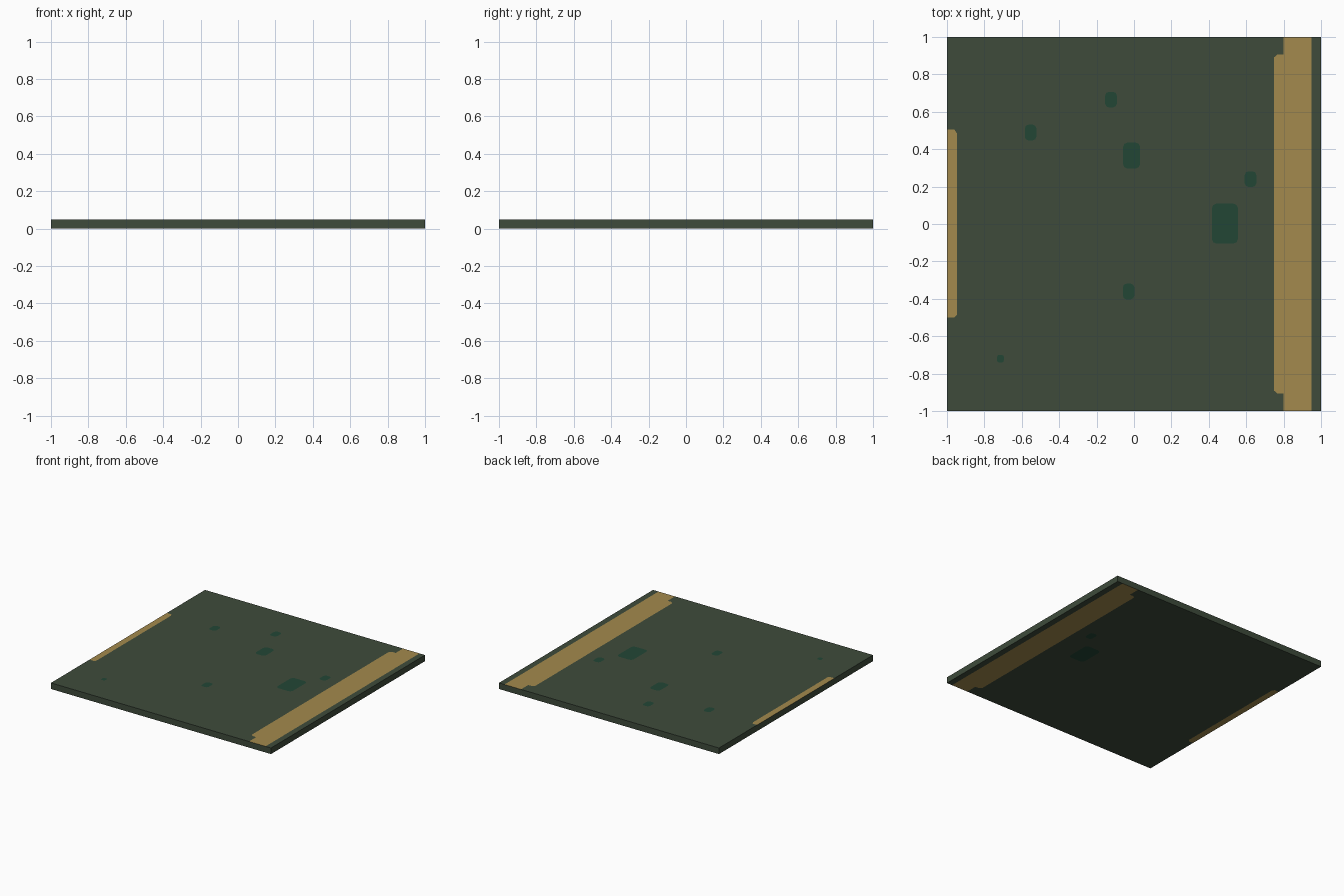
import bpy, bmesh
from mathutils import Vector
from mathutils.geometry import delaunay_2d_cdt

if "Cube" in bpy.data.objects:
    bpy.data.objects.remove(bpy.data.objects["Cube"])

THICK = 0.05


def srgb(r, g, b):
    lin = [((c / 255 + 0.055) / 1.055) ** 2.4 for c in (r, g, b)]
    return (*lin, 1)


mats = []
for name, col in (("dark green", (62, 75, 59)), ("gold", (163, 138, 77)), ("deep teal", (34, 70, 53))):
    m = bpy.data.materials.new(name)
    m.diffuse_color = srgb(*col)
    m.use_nodes = True
    m.node_tree.nodes["Principled BSDF"].inputs["Base Color"].default_value = m.diffuse_color
    mats.append(m)


def rounded(cx, cy, hx, hy, r):
    """Rectangle outline with softened corners."""
    k = r * 0.3
    pts = []
    for sx, sy in ((1, 1), (-1, 1), (-1, -1), (1, -1)):
        corner = [(hx, hy - r), (hx - k, hy - k), (hx - r, hy)]
        if sx * sy < 0:
            corner.reverse()
        pts += [(cx + sx * x, cy + sy * y) for x, y in corner]
    return pts


# Outlines painted in order: slab, wide gold band, short gold edge, teal spots
slab = [(-1, -1), (1, -1), (1, 1), (-1, 1)]
band = [(0.80, -1), (0.95, -1), (0.95, 1), (0.80, 1), (0.80, 0.905), (0.765, 0.905),
        (0.748, 0.89), (0.748, -0.89), (0.765, -0.905), (0.80, -0.905)]
edge = [(-1, -0.5), (-0.96, -0.5), (-0.947, -0.485), (-0.947, 0.485), (-0.96, 0.505), (-1, 0.505)]
through_spots = [rounded(0.486, 0.002, 0.07, 0.107, 0.025), rounded(0.623, 0.24, 0.031, 0.042, 0.02)]
top_spots = [rounded(x, y, 0.031, 0.042, 0.02) for x, y in
             ((-0.123, 0.665), (-0.553, 0.489), (-0.029, -0.361))]
top_spots += [rounded(-0.013, 0.366, 0.046, 0.07, 0.025), rounded(-0.714, -0.72, 0.018, 0.02, 0.01)]

bm = bmesh.new()


def cap(outlines, z, up):
    """Flat face of the slab, cut along every outline and coloured by it."""
    pts, loops = [], []
    for o in outlines:
        loops.append(list(range(len(pts), len(pts) + len(o))))
        pts += [Vector(p) for p in o]
    co, _, faces, _, _, src = delaunay_2d_cdt(pts, [], loops, 1, 1e-5)
    vs = [bm.verts.new((p.x, p.y, z)) for p in co]
    for f, ids in zip(faces, src):
        face = bm.faces.new([vs[i] for i in (f if up else reversed(f))])
        face.material_index = min(2, (max(ids) + 1) // 2)  # 0 slab, 1-2 gold, 3+ teal


base = [slab, band, edge]
cap(base + through_spots + top_spots, THICK, True)
top_rim = [e for e in bm.edges if e.is_boundary]
cap(base + through_spots, 0, False)

# Side walls take the colour of the top face they hang from
low = {(round(v.co.x, 3), round(v.co.y, 3)): v for v in bm.verts if v.co.z < 0.01}
for e in top_rim:
    a, b = e.verts
    c, d = (low[(round(v.co.x, 3), round(v.co.y, 3))] for v in (a, b))
    wall = bm.faces.new((b, a, c, d))
    wall.material_index = e.link_faces[0].material_index
bmesh.ops.recalc_face_normals(bm, faces=bm.faces)

me = bpy.data.meshes.new("floor_tile")
bm.to_mesh(me)
bm.free()
for m in mats:
    me.materials.append(m)
bpy.context.collection.objects.link(bpy.data.objects.new("floor_tile", me))
